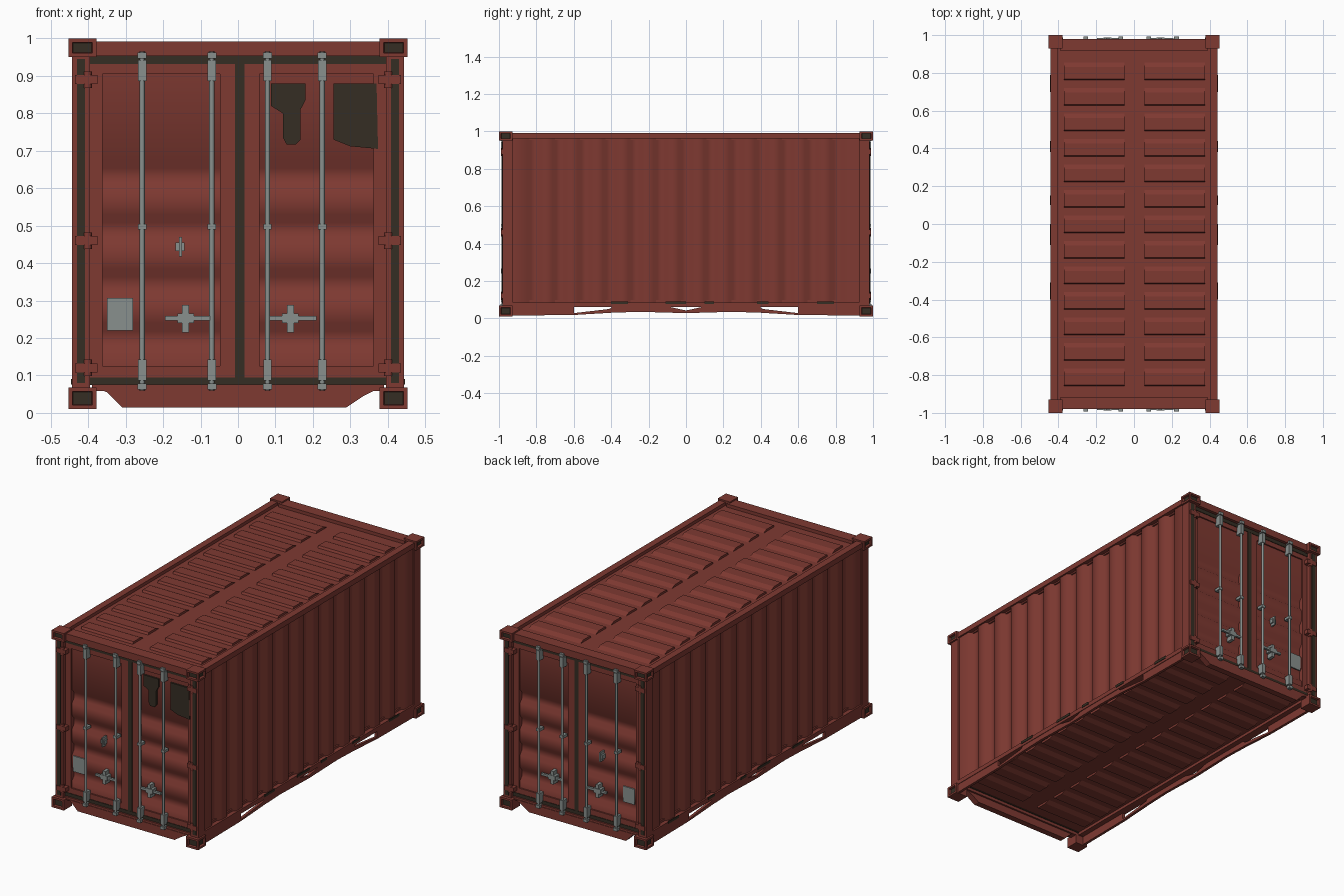
import bpy, bmesh, math
from mathutils import Vector

if "Cube" in bpy.data.objects:
    bpy.data.objects.remove(bpy.data.objects["Cube"])


def material(name, rgb):
    m = bpy.data.materials.new(name)
    m.diffuse_color = (*rgb, 1)
    m.use_nodes = True
    m.node_tree.nodes["Principled BSDF"].inputs["Base Color"].default_value = m.diffuse_color
    return m


RED = material("rust red paint", (0.21, 0.041, 0.031))
DARK = material("dark rubber", (0.036, 0.027, 0.017))
GREY = material("grey steel", (0.25, 0.28, 0.27))


def solid(bm, pts, axis, a, b):
    """Extrude a 2D outline (in the two remaining axes) along axis from a to b."""
    def ring(t):
        out = []
        for p in pts:
            co = list(p)
            co.insert(axis, t)
            out.append(bm.verts.new(co))
        return out
    r0, r1 = ring(a), ring(b)
    n = len(pts)
    bm.faces.new(r0)
    bm.faces.new(r1[::-1])
    for i in range(n):
        j = (i + 1) % n
        bm.faces.new((r0[i], r1[i], r1[j], r0[j]))


def box(bm, x0, x1, y0, y1, z0, z1):
    solid(bm, [(x0, y0), (x1, y0), (x1, y1), (x0, y1)], 2, z0, z1)


def tube(bm, x, y, z0, z1, r, n=8):
    ring = [(x + r * math.cos(math.tau * k / n), y + r * math.sin(math.tau * k / n)) for k in range(n)]
    solid(bm, ring, 2, z0, z1)


def finish(bm, name, mats, smooth=None):
    bmesh.ops.recalc_face_normals(bm, faces=bm.faces)
    me = bpy.data.meshes.new(name)
    bm.to_mesh(me)
    bm.free()
    ob = bpy.data.objects.new(name, me)
    bpy.context.collection.objects.link(ob)
    for m in mats:
        me.materials.append(m)
    if smooth:
        bpy.ops.object.select_all(action='DESELECT')
        ob.select_set(True)
        bpy.context.view_layer.objects.active = ob
        bpy.ops.object.shade_smooth_by_angle(angle=math.radians(smooth))
    return ob


# Corner castings with sunken openings on their outward faces
for sx in (-1, 1):
    for sy in (-1, 1):
        for z0, z1, sz in ((0.01, 0.068, -1), (0.95, 1.0, 1)):
            bm = bmesh.new()
            xs = sorted((sx * 0.378, sx * 0.453))
            ys = sorted((sy * 0.928, sy * 1.0))
            box(bm, *xs, *ys, z0, z1)
            bmesh.ops.recalc_face_normals(bm, faces=bm.faces)
            out = [f for f in bm.faces if f.normal.dot(Vector((sx, sy, 0))) > 0.5]
            bmesh.ops.inset_individual(bm, faces=out, thickness=0.015, depth=0)
            bmesh.ops.inset_individual(bm, faces=out, thickness=0.003, depth=-0.012)
            for f in out:
                f.material_index = 1
            finish(bm, "corner_casting", [RED, DARK])

# Frame: corner posts, long rails, end headers
bm = bmesh.new()
for sx in (-1, 1):
    for sy in (-1, 1):
        box(bm, *sorted((sx * 0.395, sx * 0.443)), *sorted((sy * 0.925, sy * 0.982)), 0.06, 0.96)
    box(bm, *sorted((sx * 0.405, sx * 0.443)), -0.94, 0.94, 0.962, 0.992)
    box(bm, *sorted((sx * 0.395, sx * 0.443)), -0.94, 0.94, 0.062, 0.086)
for sy in (-1, 1):
    box(bm, -0.39, 0.39, *sorted((sy * 0.915, sy * 0.98)), 0.953, 0.992)
    box(bm, -0.39, 0.39, *sorted((sy * 0.93, sy * 0.972)), 0.058, 0.076)
finish(bm, "frame", [RED])

# Bent lower sills under both ends
sill = [(-0.375, 0.065), (-0.35, 0.055), (-0.31, 0.015), (0.29, 0.015), (0.335, 0.045), (0.375, 0.065)]
bm = bmesh.new()
for sy in (-1, 1):
    solid(bm, sill, 1, sy * 0.94, sy * 0.975)
finish(bm, "end_sill", [RED])

# Side skirts with the fork openings left free
bm = bmesh.new()
for sx in (-1, 1):
    x = sorted((sx * 0.425, sx * 0.44))
    for sy in (-1, 1):
        solid(bm, [(sy * 0.94, 0.066), (sy * 0.94, 0.015), (sy * 0.6, 0.018), (sy * 0.6, 0.066)], 0, *x)
        solid(bm, [(sy * 0.6, 0.028), (sy * 0.6, 0.018), (sy * 0.4, 0.03), (sy * 0.25, 0.035), (0, 0.028),
                   (0, 0.042), (sy * 0.11, 0.066), (sy * 0.39, 0.066), (sy * 0.41, 0.05)], 0, *x)
finish(bm, "side_skirt", [RED])

# Corrugated side walls
PITCH = 0.135
for sx in (-1, 1):
    outer = [(sx * 0.434, -0.93)]
    for i in range(13):
        c = (i - 6) * PITCH
        outer += [(sx * 0.434, c - 0.04), (sx * 0.412, c - 0.018), (sx * 0.412, c + 0.018), (sx * 0.434, c + 0.04)]
    outer += [(sx * 0.434, 0.93), (sx * 0.4, 0.93), (sx * 0.4, -0.93)]
    bm = bmesh.new()
    solid(bm, outer, 2, 0.08, 0.968)
    finish(bm, "side_wall", [RED], 50)

# Rubber scraps along the lower rails
bm = bmesh.new()
for sx in (-1, 1):
    for y0, y1 in ((-0.40, -0.31), (-0.11, 0.0), (0.1, 0.15), (0.38, 0.44), (0.7, 0.79)):
        box(bm, *sorted((sx * 0.442, sx * 0.446)), y0, y1, 0.076, 0.09)
finish(bm, "rail_scraps", [DARK])

# Roof and floor, each with two rows of pressed slats
for name, z, d in (("roof", 0.974, 1), ("floor", 0.078, -1)):
    bm = bmesh.new()
    box(bm, -0.42, 0.42, -0.94, 0.94, *sorted((z, z - d * 0.02)))
    for i in range(13):
        c = (i - 6) * PITCH
        prof = [(c - 0.05, z - d * 0.002), (c - 0.042, z + d * 0.012),
                (c + 0.02, z + d * 0.012), (c + 0.05, z - d * 0.002)]
        for x0, x1 in ((-0.37, -0.05), (0.055, 0.375)):
            solid(bm, prof, 0, x0, x1)
    finish(bm, name, [RED])

# Everything on a door end; the rear end mirrors the front one
for s, end in ((-1, "front"), (1, "back")):
    def ybox(bm, x0, x1, d0, d1, z0, z1):
        box(bm, x0, x1, *sorted((s * d0, s * d1)), z0, z1)

    # Door leaves: border frame plus a corrugated panel
    for x0, x1, side in ((-0.402, -0.008, "left"), (0.018, 0.402, "right")):
        bm = bmesh.new()
        ybox(bm, x0, x0 + 0.04, 0.92, 0.96, 0.095, 0.932)
        ybox(bm, x1 - 0.04, x1, 0.92, 0.96, 0.095, 0.932)
        ybox(bm, x0, x1, 0.92, 0.96, 0.905, 0.932)
        ybox(bm, x0, x1, 0.92, 0.96, 0.095, 0.125)
        finish(bm, f"{end}_{side}_door_frame", [RED])
        prof = [(s * 0.952, 0.11)]
        for c in (0.2, 0.345, 0.49, 0.635):
            prof += [(s * 0.952, c - 0.04), (s * 0.934, c - 0.018), (s * 0.934, c + 0.018), (s * 0.952, c + 0.04)]
        prof += [(s * 0.952, 0.92), (s * 0.92, 0.92), (s * 0.92, 0.11)]
        bm = bmesh.new()
        solid(bm, prof, 0, x0 + 0.03, x1 - 0.03)
        finish(bm, f"{end}_{side}_door_panel", [RED], 50)

    # Rubber seals around and between the leaves
    bm = bmesh.new()
    ybox(bm, -0.008, 0.018, 0.92, 0.962, 0.085, 0.94)
    for sx in (-1, 1):
        ybox(bm, *sorted((sx * 0.408, sx * 0.43)), 0.97, 0.985, 0.08, 0.945)
    ybox(bm, -0.43, 0.43, 0.925, 0.963, 0.932, 0.953)
    ybox(bm, -0.43, 0.43, 0.925, 0.963, 0.074, 0.095)
    finish(bm, f"{end}_door_seals", [DARK])

    # Hinges
    bm = bmesh.new()
    for sx in (-1, 1):
        for z in (0.12, 0.46, 0.89):
            ybox(bm, *sorted((sx * 0.375, sx * 0.435)), 0.955, 0.988, z - 0.012, z + 0.012)
            tube(bm, sx * 0.402, s * 0.977, z - 0.022, z + 0.022, 0.012)
    finish(bm, f"{end}_hinges", [RED], 50)

    # Locking rods with guide brackets and cam ends
    bm = bmesh.new()
    for x in (-0.256, -0.07, 0.079, 0.225):
        tube(bm, x, s * 0.98, 0.06, 0.965, 0.007)
        for z in (0.115, 0.915):
            ybox(bm, x - 0.011, x + 0.011, 0.955, 0.99, z - 0.028, z + 0.028)
        for z in (0.07, 0.955):
            ybox(bm, x - 0.012, x + 0.012, 0.965, 0.993, z - 0.008, z + 0.008)
        ybox(bm, x - 0.011, x + 0.011, 0.95, 0.988, 0.49, 0.505)
    finish(bm, f"{end}_locking_rods", [GREY], 50)

    # Handles: lever, hub and latch
    bm = bmesh.new()
    for x0, x1, hub in ((-0.195, -0.07, -0.14), (0.079, 0.21, 0.14)):
        ybox(bm, x0, x1, 0.972, 0.984, 0.247, 0.259)
        ybox(bm, hub - 0.022, hub + 0.022, 0.945, 0.988, 0.24, 0.266)
        ybox(bm, hub - 0.009, hub + 0.009, 0.945, 0.985, 0.215, 0.288)
    ybox(bm, -0.167, -0.143, 0.945, 0.975, 0.432, 0.455)
    ybox(bm, -0.158, -0.15, 0.945, 0.982, 0.418, 0.47)
    finish(bm, f"{end}_handles", [GREY])

    # Data plate
    bm = bmesh.new()
    ybox(bm, -0.35, -0.28, 0.95, 0.957, 0.22, 0.307)
    finish(bm, f"{end}_plate", [GREY])

# Dark paint patch on the front right leaf
patches = ([(0.088, 0.88), (0.18, 0.88), (0.18, 0.835), (0.167, 0.81), (0.167, 0.73), (0.155, 0.717),
            (0.13, 0.717), (0.12, 0.735), (0.12, 0.8), (0.088, 0.82)],
           [(0.255, 0.88), (0.37, 0.88), (0.374, 0.705), (0.3, 0.712), (0.255, 0.73)])
bm = bmesh.new()
for p in patches:
    solid(bm, p, 1, -0.9615, -0.951)
finish(bm, "dark_patch", [DARK])
